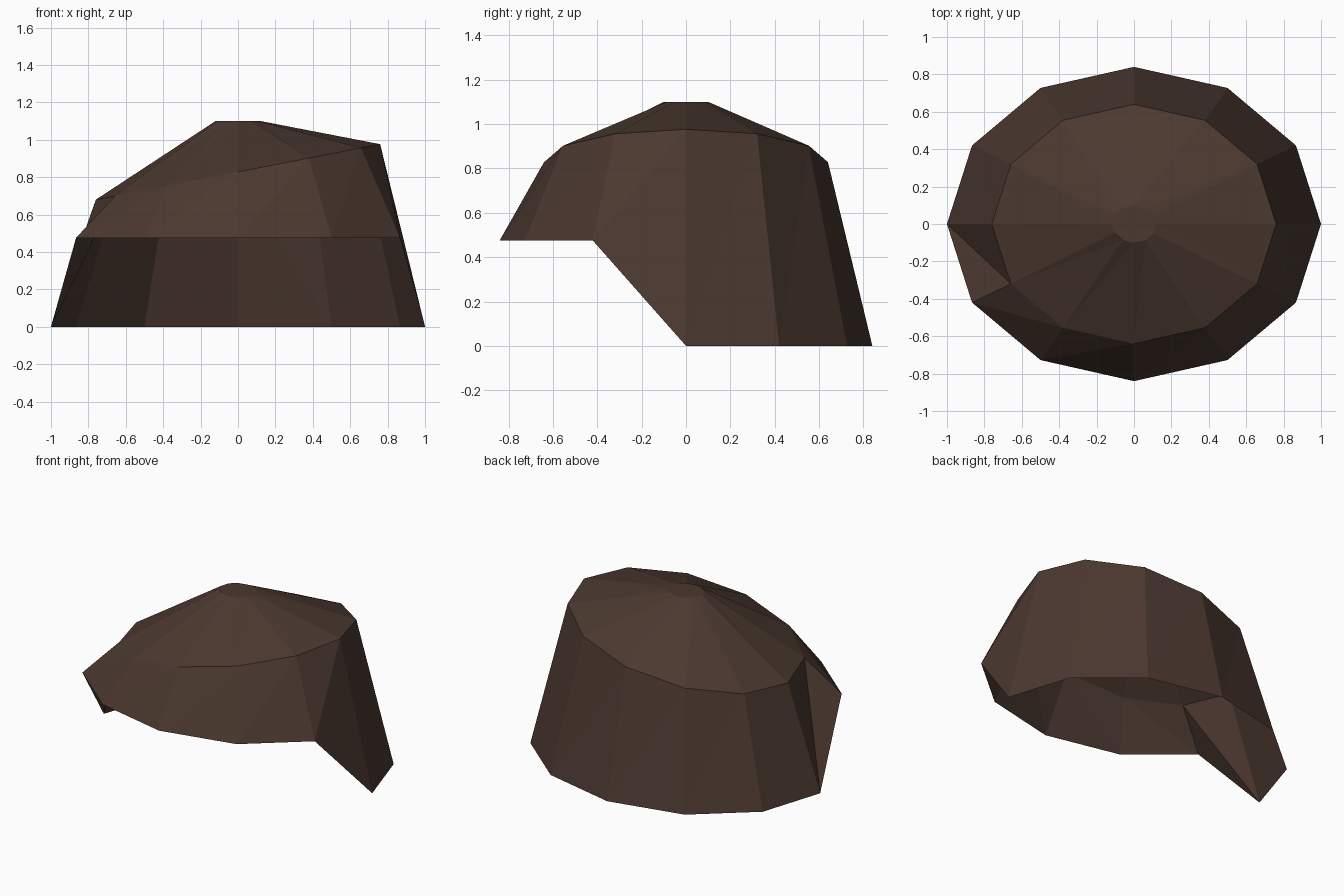
import bpy
import bmesh
import math

if "Cube" in bpy.data.objects:
    bpy.data.objects.remove(bpy.data.objects["Cube"])

SIDES = 12

# Dark brown material
brown = bpy.data.materials.new("dark_brown")
brown.diffuse_color = (0.070, 0.040, 0.029, 1.0)
brown.use_nodes = True
brown.node_tree.nodes["Principled BSDF"].inputs["Base Color"].default_value = brown.diffuse_color


def ring(bm, rx, ry, height):
    """Elliptical ring of vertices; height is a function of x and y."""
    verts = []
    for i in range(SIDES):
        a = 2 * math.pi * i / SIDES
        x, y = rx * math.cos(a), ry * math.sin(a)
        verts.append(bm.verts.new((x, y, height(x, y))))
    return verts


def bridge(bm, low, high):
    """Join two rings with a band of triangle pairs."""
    for i in range(SIDES):
        j = (i + 1) % SIDES
        bm.faces.new((low[i], low[j], high[j]))
        bm.faces.new((low[i], high[j], high[i]))


bm = bmesh.new()

# Lower rim: long at the back and sides, raised across the front
rim = ring(bm, 1.0, 0.84, lambda x, y: 0.475 if y < -0.1 else 0.0)
# Shoulder: tilted sideways
shoulder = ring(bm, 0.76, 0.64, lambda x, y: 0.828 + 0.195 * x)
# Crown: small flat top
crown = ring(bm, 0.12, 0.10, lambda x, y: 1.10)

bridge(bm, rim, shoulder)
bridge(bm, shoulder, crown)
bm.faces.new(crown)

# Open shell, flat shaded
mesh = bpy.data.meshes.new("hair_cap")
bm.to_mesh(mesh)
bm.free()
mesh.materials.append(brown)
cap = bpy.data.objects.new("hair_cap", mesh)
bpy.context.collection.objects.link(cap)
